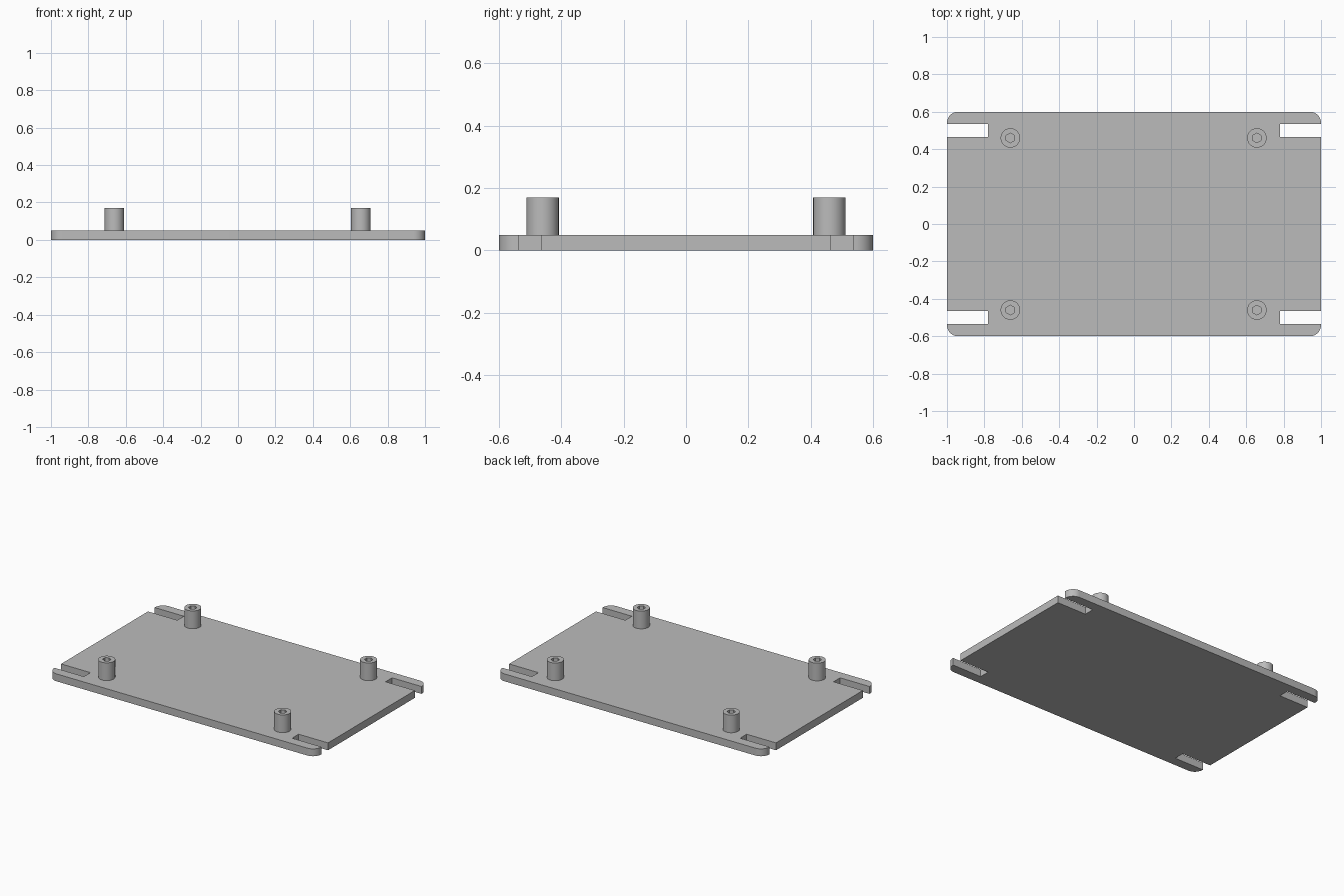
import bpy, bmesh
from math import cos, sin, pi, radians

if "Cube" in bpy.data.objects:
    bpy.data.objects.remove(bpy.data.objects["Cube"], do_unlink=True)

grey = bpy.data.materials.new("plain grey")
grey.use_nodes = True
grey.diffuse_color = (0.5, 0.5, 0.5, 1)
grey.node_tree.nodes["Principled BSDF"].inputs["Base Color"].default_value = (0.5, 0.5, 0.5, 1)

HALF_X, HALF_Y, THICK = 1.0, 0.6, 0.05
POST_TOP, POST_R, HOLE_R = 0.17, 0.052, 0.026


def finish(bm, name, location=(0, 0, 0)):
    bmesh.ops.recalc_face_normals(bm, faces=bm.faces)
    mesh = bpy.data.meshes.new(name)
    bm.to_mesh(mesh)
    bm.free()
    mesh.materials.append(grey)
    ob = bpy.data.objects.new(name, mesh)
    ob.location = location
    bpy.context.collection.objects.link(ob)
    bpy.ops.object.select_all(action='DESELECT')
    ob.select_set(True)
    bpy.context.view_layer.objects.active = ob
    bpy.ops.object.shade_smooth_by_angle(angle=radians(35))
    return ob


# Base plate: one quarter outline with slot and rounded corner, mirrored around
def quarter_outline(radius=0.06, steps=10):
    slot_in, slot_low, slot_high = 0.78, 0.465, 0.535
    pts = [(HALF_X, slot_low), (slot_in, slot_low), (slot_in, slot_high), (HALF_X, slot_high)]
    for i in range(steps + 1):
        a = pi / 2 * i / steps
        pts.append((HALF_X - radius + radius * cos(a), HALF_Y - radius + radius * sin(a)))
    # The rounding starts at the slot edge, so drop anything below it
    return pts[:4] + [p for p in pts[4:] if p[1] > slot_high + 0.006]


q = quarter_outline()
outline = (q + [(-x, y) for x, y in reversed(q)]
           + [(-x, -y) for x, y in q] + [(x, -y) for x, y in reversed(q)])
bm = bmesh.new()
plate = bm.faces.new([bm.verts.new((x, y, 0)) for x, y in outline])
top = bmesh.ops.extrude_face_region(bm, geom=[plate], use_keep_orig=True)
bmesh.ops.translate(bm, vec=(0, 0, THICK),
                    verts=[v for v in top["geom"] if isinstance(v, bmesh.types.BMVert)])
finish(bm, "base_plate")


# Standoff posts: round outside, six-sided blind hole inside
def ring(bm, n, r, z):
    vs = [bm.verts.new((r * sin(2 * pi * i / n), r * cos(2 * pi * i / n), z)) for i in range(n)]
    return vs, [bm.edges.new((vs[i], vs[(i + 1) % n])) for i in range(n)]


def post(name, x, y):
    bm = bmesh.new()
    n, m = 48, 6
    k = n // m
    low, _ = ring(bm, n, POST_R, THICK)
    high, _ = ring(bm, n, POST_R, POST_TOP)
    rim, _ = ring(bm, m, HOLE_R, POST_TOP)
    floor, _ = ring(bm, m, HOLE_R, THICK + 0.001)
    for i in range(n):
        j = (i + 1) % n
        bm.faces.new((low[i], low[j], high[j], high[i]))
    for i in range(m):
        j = (i + 1) % m
        bm.faces.new((rim[i], rim[j], floor[j], floor[i]))
        arc = [high[(i * k + s) % n] for s in range(k + 1)]
        bm.faces.new(arc + [rim[j], rim[i]])
    bm.faces.new(floor)
    bm.faces.new(low)
    finish(bm, name, (x, y, 0))


for end, y in (("front", -0.46), ("back", 0.46)):
    for side, x in (("left", 0.657), ("right", -0.661)):
        post(f"{end}_{side}_post", x, y)
